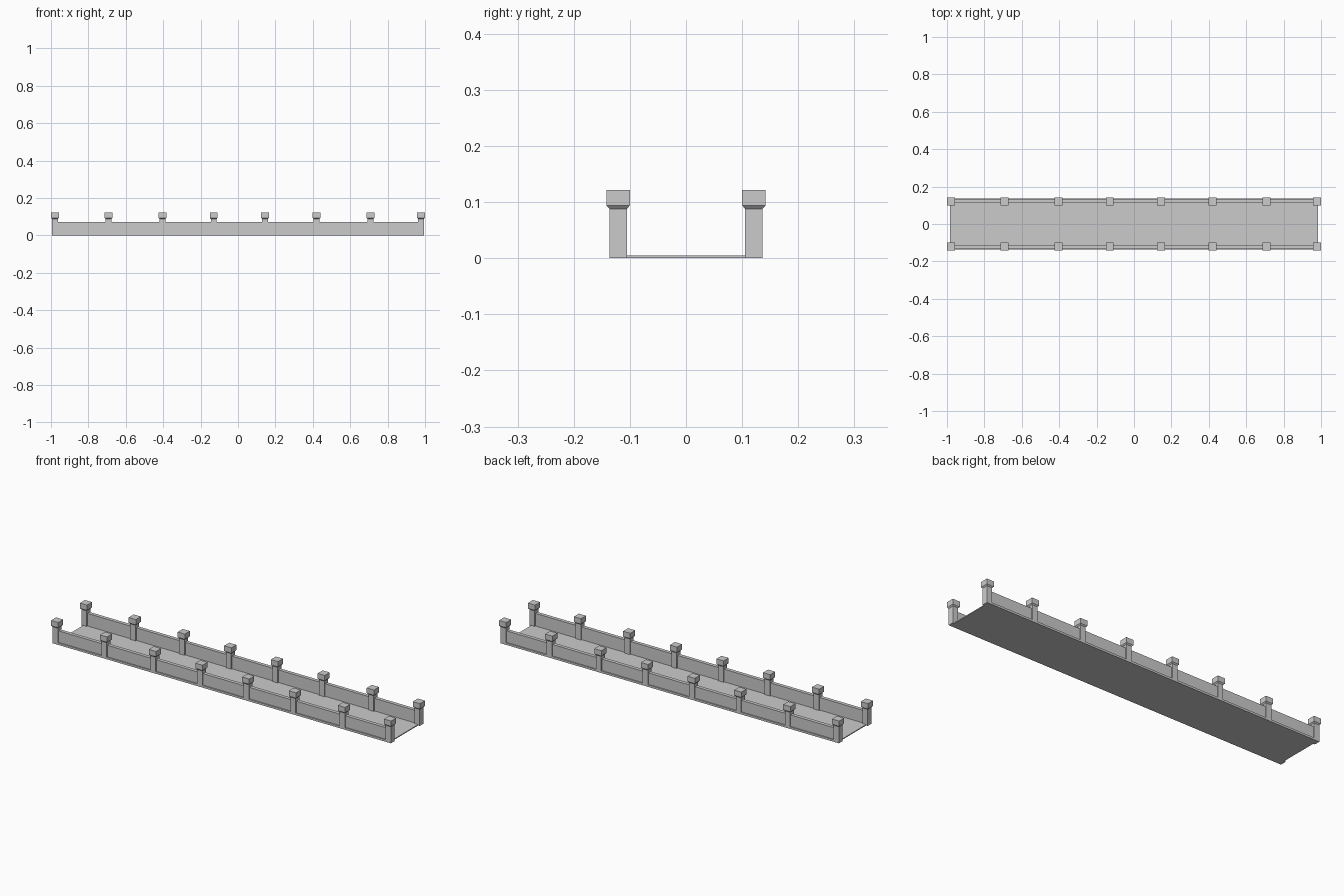
import bpy
import bmesh

if "Cube" in bpy.data.objects:
    bpy.data.objects.remove(bpy.data.objects["Cube"], do_unlink=True)

# One stone grey for everything
stone = bpy.data.materials.new("stone_grey")
stone.use_nodes = True
GREY = (0.6, 0.6, 0.6, 1)
stone.diffuse_color = GREY
stone.node_tree.nodes["Principled BSDF"].inputs["Base Color"].default_value = GREY


def add_object(name, bm):
    bmesh.ops.recalc_face_normals(bm, faces=bm.faces)
    mesh = bpy.data.meshes.new(name)
    bm.to_mesh(mesh)
    bm.free()
    mesh.materials.append(stone)
    bpy.context.collection.objects.link(bpy.data.objects.new(name, mesh))


def box(name, x0, x1, y0, y1, z0, z1):
    bm = bmesh.new()
    bmesh.ops.create_cube(bm, size=1)
    for v in bm.verts:
        v.co.x = x1 if v.co.x > 0 else x0
        v.co.y = y1 if v.co.y > 0 else y0
        v.co.z = z1 if v.co.z > 0 else z0
    add_object(name, bm)


def square_column(name, x, y, rings):
    """Stack square rings given as (half width, height)."""
    bm = bmesh.new()
    loops = [[bm.verts.new((x + sx * r, y + sy * r, z))
              for sx, sy in ((-1, -1), (1, -1), (1, 1), (-1, 1))] for r, z in rings]
    bm.faces.new(loops[0])
    bm.faces.new(loops[-1])
    for a, b in zip(loops, loops[1:]):
        for i in range(4):
            j = (i + 1) % 4
            bm.faces.new((a[i], a[j], b[j], b[i]))
    add_object(name, bm)


POST_X = (-0.979, -0.692, -0.404, -0.13, 0.144, 0.419, 0.708, 0.979)
POST_Y = 0.121
POST_R = 0.0155
CAP_R = 0.021
END = 0.985

# Deck
box("deck", -END, END, -0.13, 0.13, 0, 0.005)

for side, s in (("front", -1), ("back", 1)):
    # Parapet wall set back behind a low plinth flush with the posts
    ys = sorted((s * 0.112, s * 0.131))
    box(side + "_wall", -END, END, *ys, 0, 0.072)
    ys = sorted((s * 0.112, s * (POST_Y + POST_R)))
    box(side + "_plinth", -END, END, *ys, 0, 0.011)

    # Posts with chamfered square caps
    for n, x in enumerate(POST_X, 1):
        square_column(f"{side}_post_{n}", x, s * POST_Y, ((POST_R, 0), (POST_R, 0.09)))
        square_column(f"{side}_cap_{n}", x, s * POST_Y,
                      ((POST_R, 0.088), (CAP_R, 0.094), (CAP_R, 0.122)))
